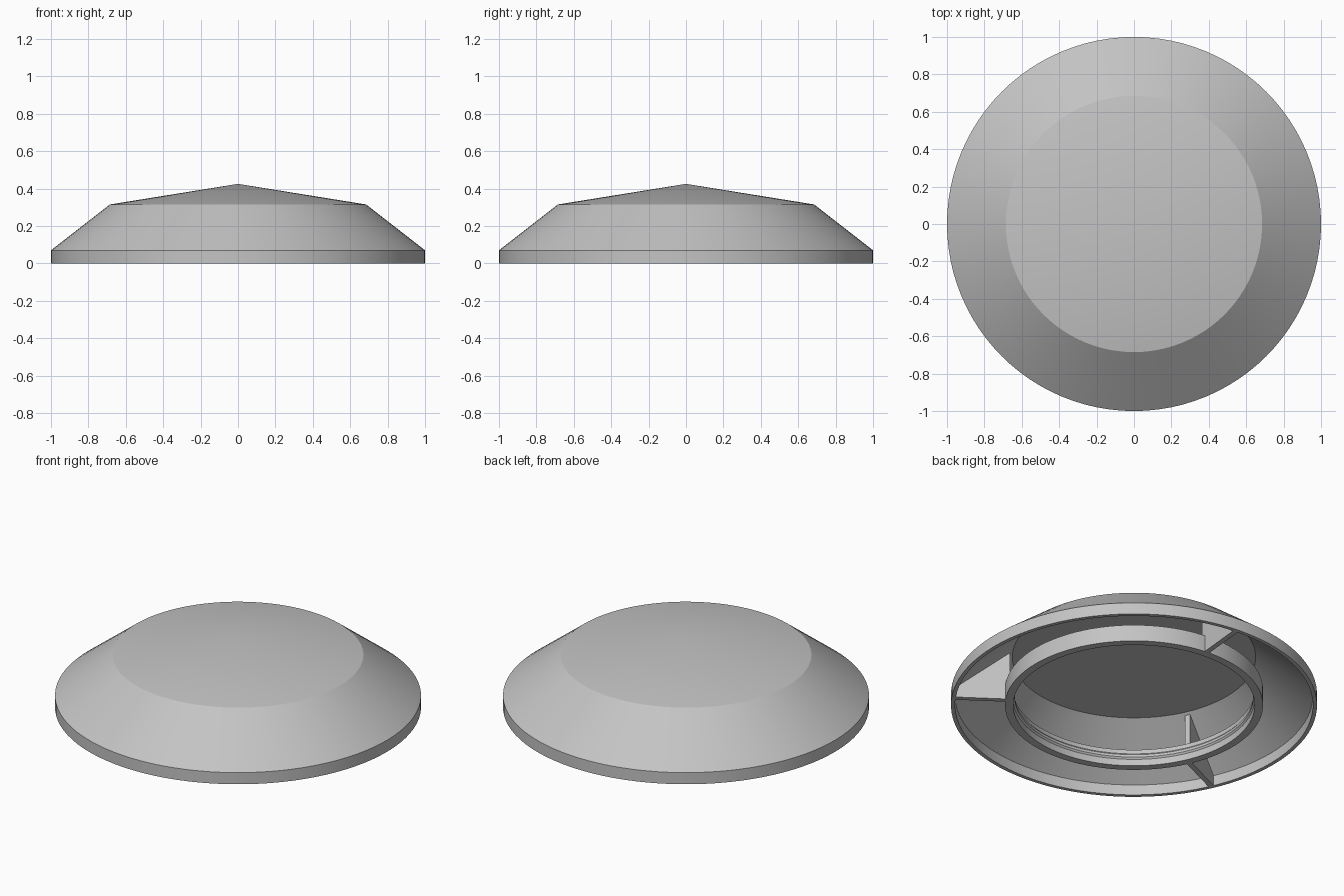
import bpy, bmesh, math
from mathutils import Vector, Matrix

cube = bpy.data.objects.get("Cube")
if cube:
    bpy.data.objects.remove(cube, do_unlink=True)

# Single plain grey
grey = bpy.data.materials.new("plain_grey")
grey.use_nodes = True
COLOUR = (0.55, 0.55, 0.55, 1)
grey.diffuse_color = COLOUR
grey.node_tree.nodes["Principled BSDF"].inputs["Base Color"].default_value = COLOUR


def add_object(name, bm, smooth=True):
    bmesh.ops.recalc_face_normals(bm, faces=bm.faces)
    mesh = bpy.data.meshes.new(name)
    bm.to_mesh(mesh)
    bm.free()
    mesh.materials.append(grey)
    obj = bpy.data.objects.new(name, mesh)
    bpy.context.collection.objects.link(obj)
    if smooth:
        bpy.ops.object.select_all(action="DESELECT")
        obj.select_set(True)
        bpy.context.view_layer.objects.active = obj
        bpy.ops.object.shade_smooth_by_angle(angle=math.radians(20))
    return obj


def lathe(name, profile, closed, steps=96):
    """Revolve an (radius, height) profile about the vertical axis."""
    bm = bmesh.new()
    verts = [bm.verts.new((r, 0, z)) for r, z in profile]
    edges = [bm.edges.new(pair) for pair in zip(verts, verts[1:])]
    if closed:
        edges.append(bm.edges.new((verts[-1], verts[0])))
    bmesh.ops.spin(bm, geom=verts + edges, cent=(0, 0, 0), axis=(0, 0, 1),
                   angle=math.tau, steps=steps, use_merge=False)
    bmesh.ops.remove_doubles(bm, verts=bm.verts, dist=1e-4)
    return add_object(name, bm)


def rib(name, angle, thickness=0.03):
    """Upright radial plate joining the ring to the cover."""
    outline = [(0.70, 0), (0.98, 0), (0.985, 0.07), (0.68, 0.307),
               (0.68, 0.09), (0.70, 0.09)]
    bm = bmesh.new()
    face = bm.faces.new([bm.verts.new((r, -thickness / 2, z)) for r, z in outline])
    grown = bmesh.ops.extrude_face_region(bm, geom=[face])["geom"]
    moved = [g for g in grown if isinstance(g, bmesh.types.BMVert)]
    bmesh.ops.translate(bm, verts=moved, vec=Vector((0, thickness, 0)))
    bmesh.ops.rotate(bm, verts=bm.verts, cent=(0, 0, 0),
                     matrix=Matrix.Rotation(angle, 3, "Z"))
    return add_object(name, bm, smooth=False)


# Conical cover with a short upright rim, hollow below a flat ceiling
lathe("cover", [(0, 0.425), (0.685, 0.315), (1, 0.07), (1, 0), (0.978, 0),
                (0.978, 0.062), (0.665, 0.305), (0, 0.305)], closed=False)

# Hanging ring with a small bead on its inner wall
lathe("inner_ring", [(0.705, 0), (0.705, 0.1), (0.66, 0.1), (0.66, 0.075),
                     (0.652, 0.065), (0.652, 0.05), (0.66, 0.04), (0.66, 0)],
      closed=True)

# Three ribs holding the ring
for i in range(3):
    rib(f"rib_{i + 1}", math.radians(84.5 + 120 * i))
